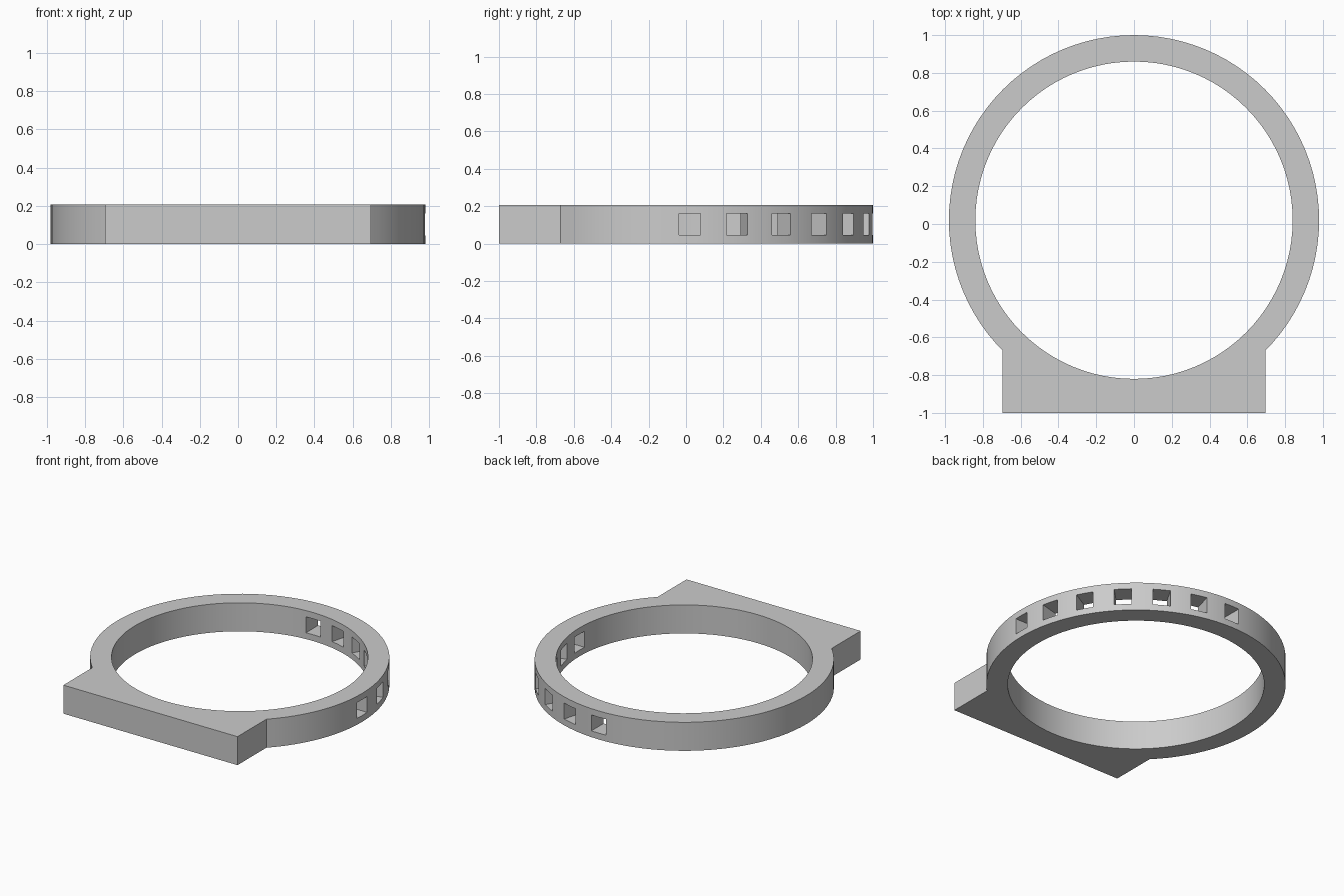
import bpy
from math import radians, cos, sin

if "Cube" in bpy.data.objects:
    bpy.data.objects.remove(bpy.data.objects["Cube"])

H = 0.206            # thickness
CY = 0.02            # ring centre in y
R_OUT, R_IN = 0.98, 0.84
HOLE = 0.115


def cylinder(name, radius, depth, z):
    bpy.ops.mesh.primitive_cylinder_add(vertices=96, radius=radius, depth=depth, location=(0, CY, z))
    bpy.context.object.name = name
    return bpy.context.object


def box(name, size, loc, rot_z=0.0):
    bpy.ops.mesh.primitive_cube_add(size=1, location=loc, rotation=(0, 0, rot_z))
    ob = bpy.context.object
    ob.name = name
    ob.scale = size
    return ob


def boolean(target, tool, operation):
    mod = target.modifiers.new(operation.title(), 'BOOLEAN')
    mod.operation = operation
    mod.solver = 'EXACT'
    mod.object = tool
    bpy.context.view_layer.objects.active = target
    bpy.ops.object.modifier_apply(modifier=mod.name)
    bpy.data.objects.remove(tool, do_unlink=True)


# Round body joined to the flat foot block
ring = cylinder("ring_frame", R_OUT, H, H / 2)
foot = box("foot_block", (1.392, 0.6, H), (0, -0.7, H / 2))
boolean(ring, foot, 'UNION')

# Central bore
boolean(ring, cylinder("bore_cutter", R_IN, 1, H / 2), 'DIFFERENCE')

# Seven square radial windows over one quarter of the ring
for i in range(7):
    a = radians(15 * i)
    r = (R_OUT + R_IN) / 2
    cutter = box("window_cutter", (0.4, HOLE, HOLE), (r * cos(a), CY + r * sin(a), H / 2), a)
    boolean(ring, cutter, 'DIFFERENCE')

# Smooth curved walls, sharp edges kept
bpy.ops.object.select_all(action='DESELECT')
ring.select_set(True)
bpy.context.view_layer.objects.active = ring
bpy.ops.object.shade_smooth_by_angle(angle=radians(30))
